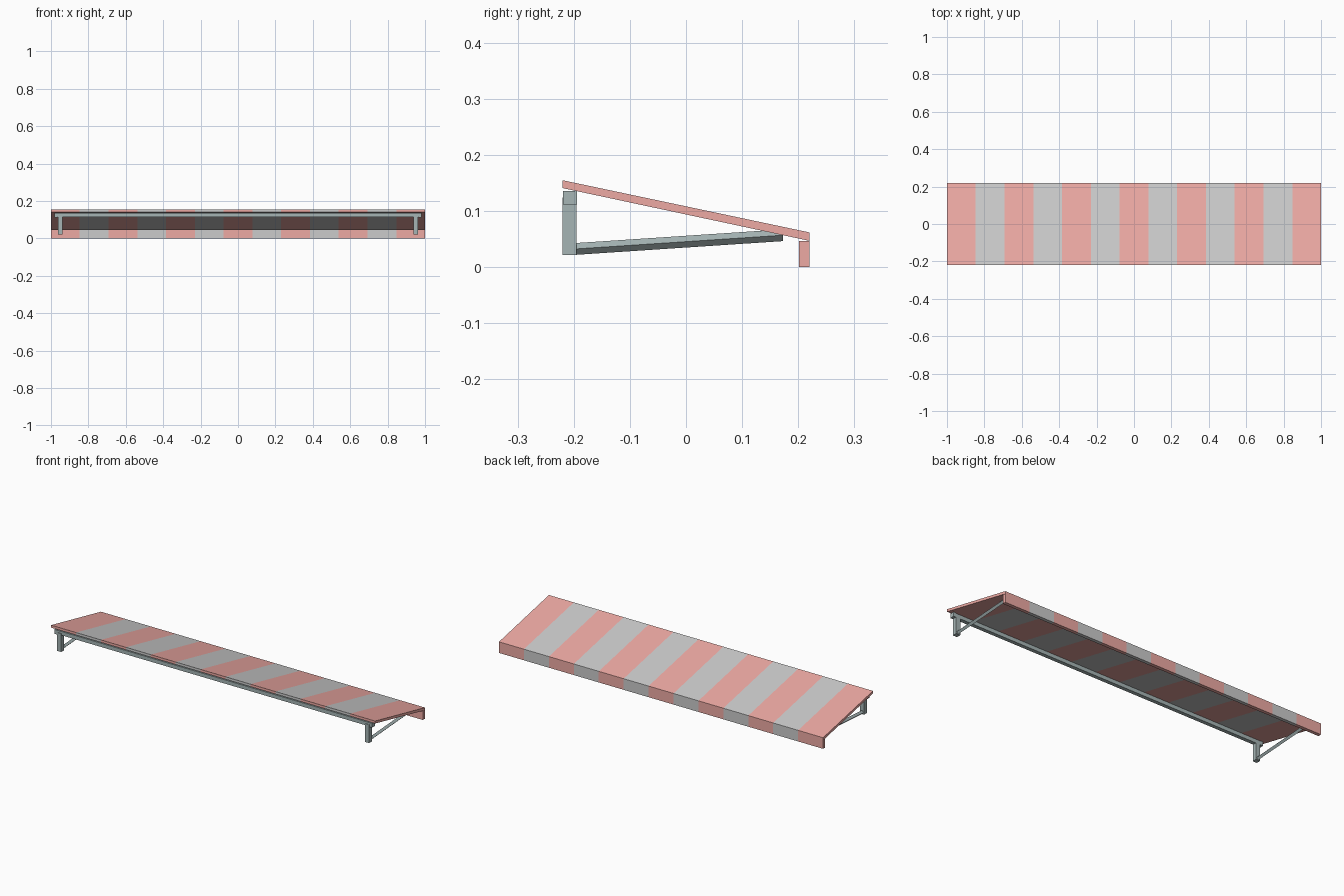
import bpy, bmesh, math
from mathutils import Vector

if "Cube" in bpy.data.objects:
    bpy.data.objects.remove(bpy.data.objects["Cube"])


def material(name, rgb):
    m = bpy.data.materials.new(name)
    m.diffuse_color = (*rgb, 1)
    m.use_nodes = True
    m.node_tree.nodes["Principled BSDF"].inputs["Base Color"].default_value = m.diffuse_color
    return m


red = material("stripe_red", (0.85, 0.40, 0.37))
pale = material("stripe_pale", (0.62, 0.62, 0.62))
metal = material("frame_metal", (0.38, 0.46, 0.46))
STRIPES = 13


def finish(name, bm, mats):
    bmesh.ops.recalc_face_normals(bm, faces=bm.faces)
    me = bpy.data.meshes.new(name)
    bm.to_mesh(me)
    bm.free()
    for m in mats:
        me.materials.append(m)
    ob = bpy.data.objects.new(name, me)
    bpy.context.collection.objects.link(ob)
    return ob


def striped(name, profile):
    """Extrude a y-z profile along x with alternating stripe materials."""
    bm = bmesh.new()
    rings = [[bm.verts.new((-1 + 2 * i / STRIPES, y, z)) for y, z in profile]
             for i in range(STRIPES + 1)]
    n = len(profile)
    for i in range(STRIPES):
        a, b = rings[i], rings[i + 1]
        for j in range(n):
            k = (j + 1) % n
            bm.faces.new((a[j], a[k], b[k], b[j])).material_index = i % 2
    bm.faces.new(rings[0])
    bm.faces.new(rings[-1])
    return finish(name, bm, [red, pale])


def box(name, lo, hi):
    bm = bmesh.new()
    bmesh.ops.create_cube(bm, size=1)
    for v in bm.verts:
        v.co = [(l + h) / 2 + c * (h - l) for l, h, c in zip(lo, hi, v.co)]
    return finish(name, bm, [metal])


def rod(name, start, end, radius):
    """Four-sided rod standing on its edge (diamond section), ends cut upright."""
    bm = bmesh.new()
    section = [(radius, 0), (0, radius), (-radius, 0), (0, -radius)]
    a, b = [[bm.verts.new(Vector(p) + Vector((x, 0, z))) for x, z in section]
            for p in (start, end)]
    for j in range(4):
        k = (j + 1) % 4
        bm.faces.new((a[j], a[k], b[k], b[j]))
    bm.faces.new(a)
    bm.faces.new(b)
    return finish(name, bm, [metal])


# Sloping canopy and hanging valance
striped("canopy", [(-0.22, 0.155), (-0.22, 0.141), (0.22, 0.047), (0.22, 0.062)])
striped("valance", [(0.201, 0.0), (0.22, 0.0), (0.22, 0.047), (0.201, 0.047)])

# Roller bar at the wall
box("wall_bar", (-0.97, -0.217, 0.114), (0.97, -0.196, 0.135))

# Wall brackets, bar end caps and support arms on both sides
for side, s in (("left", -1), ("right", 1)):
    x = 0.95 * s
    box(side + "_bracket", (x - 0.013, -0.22, 0.022), (x + 0.013, -0.195, 0.124))
    e = sorted((0.965 * s, 0.98 * s))
    box(side + "_bar_cap", (e[0], -0.219, 0.112), (e[1], -0.194, 0.136))
    rod(side + "_arm", (x, -0.205, 0.032), (x, 0.173, 0.057), 0.0105)
